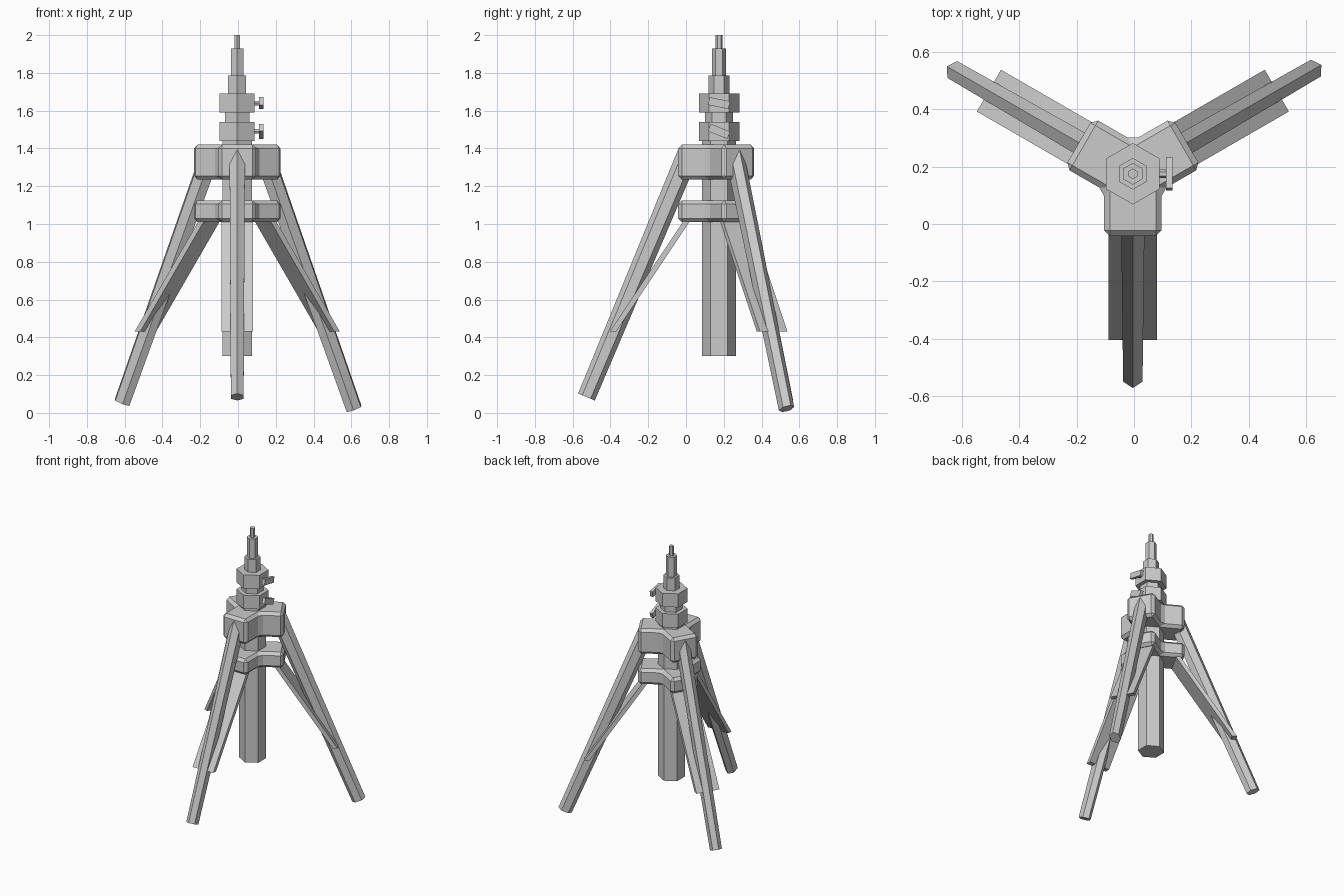
import bpy, bmesh, math
from mathutils import Vector, Matrix

if "Cube" in bpy.data.objects:
    bpy.data.objects.remove(bpy.data.objects["Cube"])

CENTRE = Vector((-0.004, 0.175, 0))
UP = Vector((0, 0, 1))


def finish(name, bm):
    bmesh.ops.recalc_face_normals(bm, faces=bm.faces)
    me = bpy.data.meshes.new(name)
    bm.to_mesh(me)
    bm.free()
    ob = bpy.data.objects.new(name, me)
    bpy.context.collection.objects.link(ob)
    return ob


def loft(name, rings):
    """Closed solid through a list of equal-length point rings."""
    bm = bmesh.new()
    loops = [[bm.verts.new(p) for p in ring] for ring in rings]
    n = len(loops[0])
    for a, b in zip(loops, loops[1:]):
        for i in range(n):
            j = (i + 1) % n
            bm.faces.new((a[i], a[j], b[j], b[i]))
    bm.faces.new(loops[0])
    bm.faces.new(loops[-1])
    return finish(name, bm)


def hex_ring(c, u, v):
    return [c + u * math.cos(i * math.pi / 3) + v * math.sin(i * math.pi / 3) for i in range(6)]


def hex_column(name, r, z0, z1):
    u, v = Vector((0, r, 0)), Vector((r, 0, 0))
    return loft(name, [hex_ring(CENTRE + UP * z, u, v) for z in (z0, z1)])


def radial(angle):
    a = math.radians(angle)
    d = Vector((math.cos(a), math.sin(a), 0))
    return d, UP.cross(d)


def y_hub(name, z0, z1, half=0.1, reach=0.217):
    """Three-armed block with chamfered edges."""
    pts = []
    for a in (-90, 30, 150):
        d, s = radial(a)
        pts += [CENTRE + d * reach - s * half, CENTRE + d * reach + s * half,
                CENTRE + radial(a + 60)[0] * half / math.sin(math.pi / 3)]
    ob = loft(name, [[p + UP * z for p in pts] for z in (z0, z1)])
    bev = ob.modifiers.new("chamfer", 'BEVEL')
    bev.width, bev.segments, bev.limit_method = 0.02, 1, 'ANGLE'
    return ob


# Telescopic centre column and clamp collars
for name, r, z0, z1 in (("column_base", 0.09, 0.3, 1.46),
                        ("column_stage_1", 0.075, 1.45, 1.61),
                        ("column_stage_2", 0.055, 1.60, 1.785),
                        ("column_stage_3", 0.038, 1.77, 1.93),
                        ("mount_spigot", 0.018, 1.92, 2.0),
                        ("lower_collar", 0.107, 1.44, 1.54),
                        ("upper_collar", 0.107, 1.59, 1.69)):
    hex_column(name, r, z0, z1)

# Clamp knobs on the right side of the collars
for name, z, tilt in (("lower_knob", 1.49, -22), ("upper_knob", 1.64, -11)):
    c = CENTRE + UP * z
    loft(name + "_stem", [hex_ring(c + Vector((x, 0, 0)), Vector((0, 0.014, 0)), Vector((0, 0, 0.014)))
                          for x in (0.08, 0.12)])
    bm = bmesh.new()
    bmesh.ops.create_cube(bm, size=1, matrix=Matrix.Translation(c + Vector((0.127, 0, 0)))
                          @ Matrix.Rotation(math.radians(tilt), 4, 'X')
                          @ Matrix.Diagonal((0.022, 0.11, 0.042, 1)))
    finish(name + "_handle", bm)

# Hubs
y_hub("upper_hub", 1.235, 1.42)
y_hub("lower_hub", 1.01, 1.125)

# Legs and flat braces
for side, angle, foot_r, foot_z in (("front", -90, 0.702, 0.084),
                                    ("left", 150, 0.704, 0.055),
                                    ("right", 30, 0.714, 0.022)):
    d, s = radial(angle)
    foot = CENTRE + d * foot_r + UP * foot_z
    top = CENTRE + d * 0.160 + UP * 1.38
    u = (top - foot).cross(s).normalized()
    loft(side + "_leg", [hex_ring(foot, u * 0.048, s * 0.039),
                         hex_ring(top, u * 0.058, s * 0.047)])
    # Brace: plate cut level at its lower end, running into the lower hub
    rings = []
    for r, z in ((0.562, 0.43), (0.155, 1.04)):
        p = CENTRE + d * r + UP * z
        rings.append([p + d * a + s * b for a, b in
                      ((0.017, -0.084), (0.017, 0.084), (-0.017, 0.084), (-0.017, -0.084))])
    loft(side + "_brace", rings)
